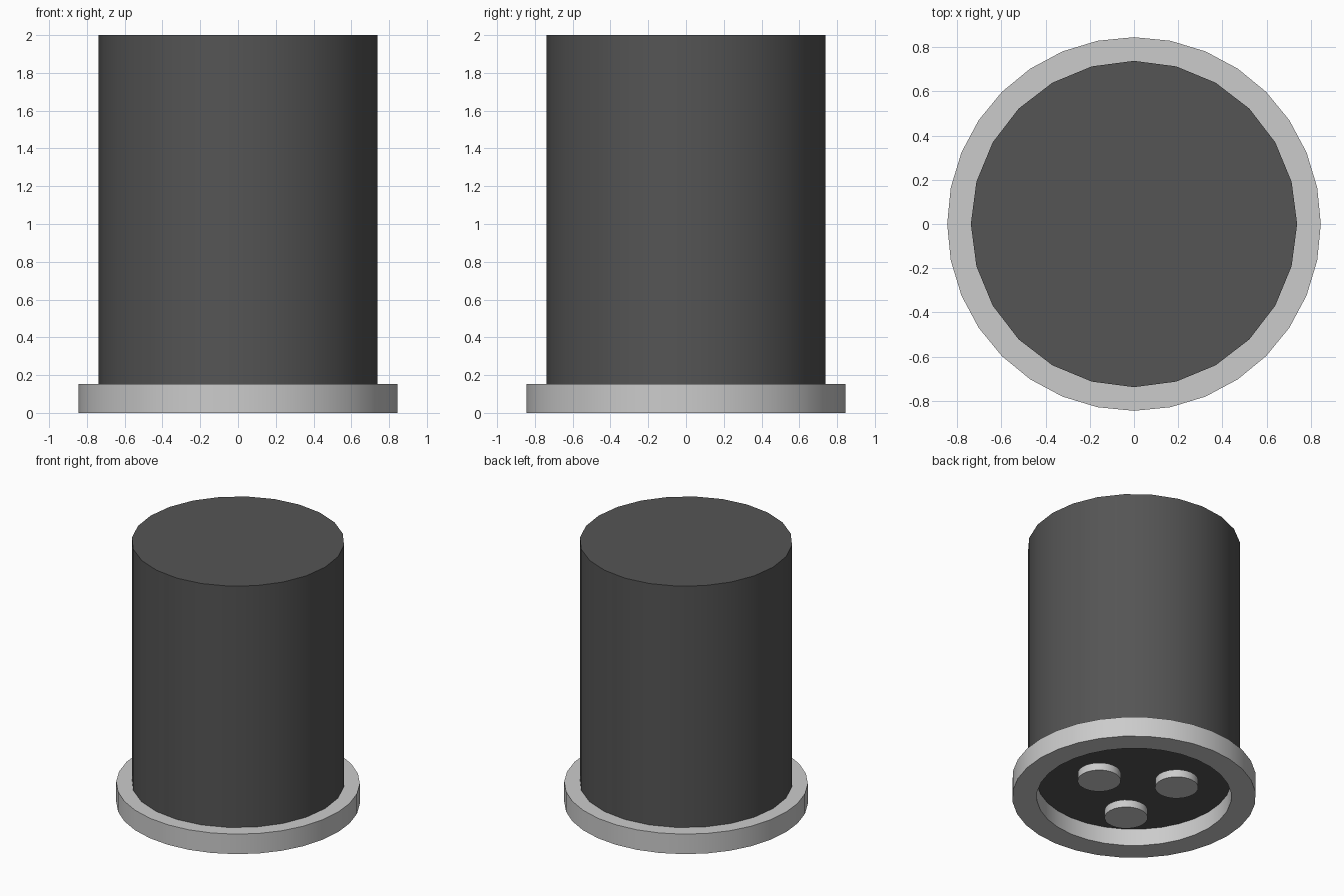
import bpy, bmesh, math

if "Cube" in bpy.data.objects:
    bpy.data.objects.remove(bpy.data.objects["Cube"])

dark = bpy.data.materials.new("dark_grey")
dark.diffuse_color = (0.09, 0.09, 0.09, 1)
dark.use_nodes = True
dark.node_tree.nodes["Principled BSDF"].inputs["Base Color"].default_value = dark.diffuse_color


def finish(obj):
    bpy.context.view_layer.objects.active = obj
    bpy.ops.object.select_all(action='DESELECT')
    obj.select_set(True)
    bpy.ops.object.shade_smooth_by_angle(angle=math.radians(35))


def cylinder(name, radius, z0, z1, sides, x=0, y=0, mat=None):
    bpy.ops.mesh.primitive_cylinder_add(vertices=sides, radius=radius, depth=z1 - z0,
                                        location=(x, y, (z0 + z1) / 2))
    obj = bpy.context.object
    obj.name = name
    if mat:
        obj.data.materials.append(mat)
    finish(obj)
    return obj


def ring(name, inner, outer, z0, z1, sides):
    bm = bmesh.new()
    profile = [(inner, z0), (outer, z0), (outer, z1), (inner, z1)]
    loops = [[bm.verts.new((r * math.cos(a), r * math.sin(a), z)) for r, z in profile]
             for a in (2 * math.pi * i / sides for i in range(sides))]
    for i, cur in enumerate(loops):
        nxt = loops[(i + 1) % sides]
        for j in range(4):
            k = (j + 1) % 4
            bm.faces.new((cur[j], nxt[j], nxt[k], cur[k]))
    bmesh.ops.recalc_face_normals(bm, faces=bm.faces)
    mesh = bpy.data.meshes.new(name)
    bm.to_mesh(mesh)
    bm.free()
    obj = bpy.data.objects.new(name, mesh)
    bpy.context.collection.objects.link(obj)
    finish(obj)


# Main dark drum and the lighter base collar
cylinder("drum_body", 0.738, 0.13, 2.0, 24, mat=dark)
ring("base_collar", 0.675, 0.845, 0.0, 0.153, 32)

# Three small pads inside the recessed underside
for i in range(3):
    a = 2 * math.pi * i / 3
    cylinder(f"foot_pad_{i + 1}", 0.15, 0.012, 0.07, 24,
             0.315 * math.cos(a), 0.315 * math.sin(a))
